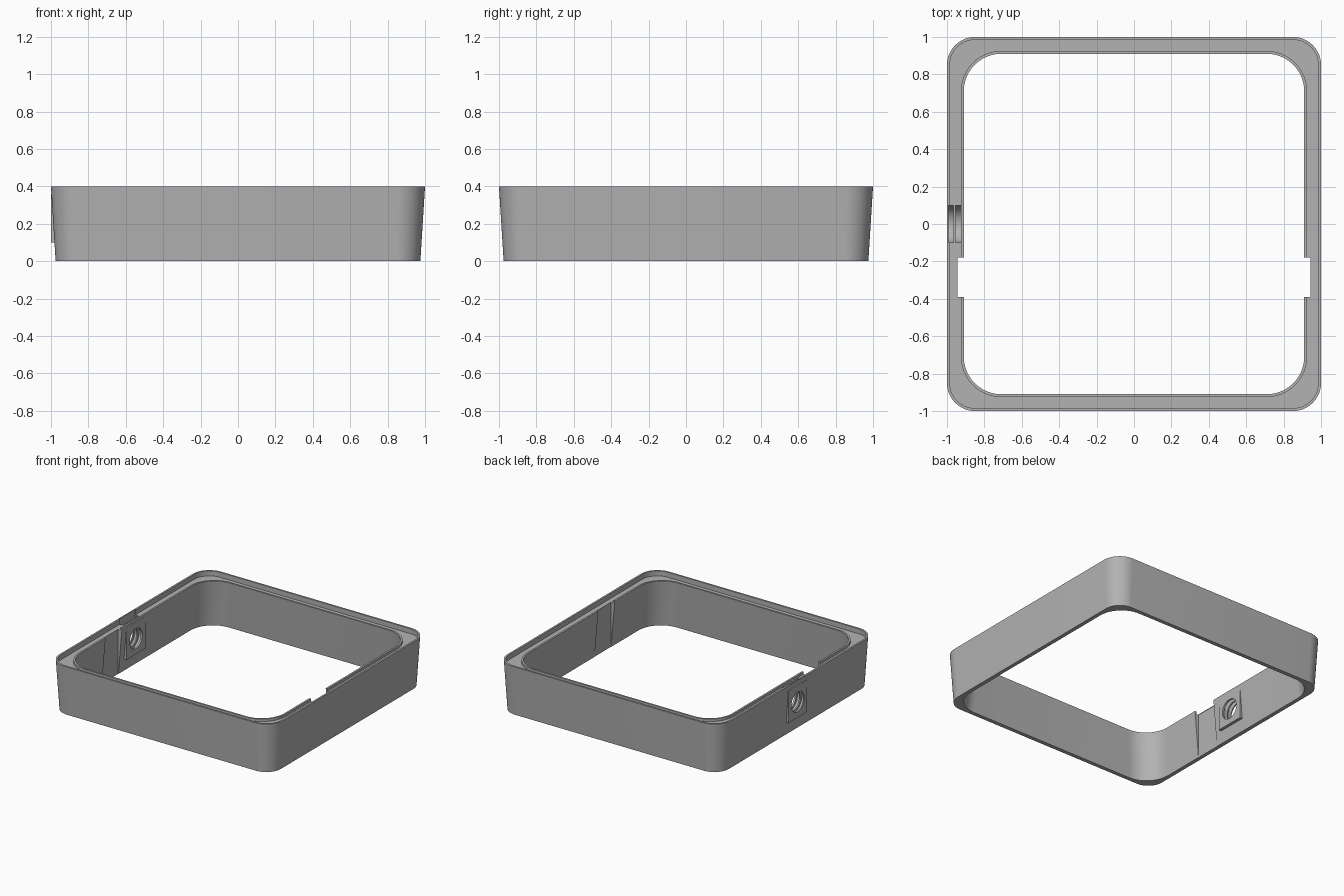
import bpy, bmesh, math
from mathutils import Matrix, Vector

if "Cube" in bpy.data.objects:
    bpy.data.objects.remove(bpy.data.objects["Cube"])

grey = bpy.data.materials.new("Light grey")
grey.use_nodes = True
grey.diffuse_color = (0.45, 0.45, 0.45, 1)
grey.node_tree.nodes["Principled BSDF"].inputs["Base Color"].default_value = (0.45, 0.45, 0.45, 1)


def make_object(name, bm):
    bmesh.ops.recalc_face_normals(bm, faces=bm.faces)
    mesh = bpy.data.meshes.new(name)
    bm.to_mesh(mesh)
    bm.free()
    mesh.materials.append(grey)
    obj = bpy.data.objects.new(name, mesh)
    bpy.context.collection.objects.link(obj)
    return obj


def box(name, low, high):
    bm = bmesh.new()
    low, high = Vector(low), Vector(high)
    size = high - low
    bmesh.ops.create_cube(bm, size=1, matrix=Matrix.Translation((low + high) / 2) @ Matrix.Diagonal((*size, 1)))
    return make_object(name, bm)


def slot_prism(name, x0, x1, radius, z, top=None):
    """Round prism along x; with a top height it becomes a slot with a round bottom."""
    steps = 48
    if top is None:
        outline = [(radius * math.cos(2 * math.pi * i / steps), z + radius * math.sin(2 * math.pi * i / steps))
                   for i in range(steps)]
    else:
        outline = [(-radius * math.cos(math.pi * i / steps), z - radius * math.sin(math.pi * i / steps))
                   for i in range(steps + 1)] + [(radius, top), (-radius, top)]
    bm = bmesh.new()
    face = bm.faces.new([bm.verts.new((x0, y, h)) for y, h in outline])
    extruded = bmesh.ops.extrude_face_region(bm, geom=[face])["geom"]
    bmesh.ops.translate(bm, vec=(x1 - x0, 0, 0), verts=[v for v in extruded if isinstance(v, bmesh.types.BMVert)])
    return make_object(name, bm)


def combine(target, tool, operation):
    mod = target.modifiers.new(tool.name, "BOOLEAN")
    mod.operation, mod.solver, mod.object = operation, "EXACT", tool
    bpy.ops.object.select_all(action="DESELECT")
    bpy.context.view_layer.objects.active = target
    target.select_set(True)
    bpy.ops.object.modifier_apply(modifier=mod.name)
    bpy.data.objects.remove(tool)


def rounded_square(bm, half, radius, z, steps=14):
    loop = []
    for corner in range(4):
        start = corner * math.pi / 2
        cx = (half - radius) * (1 if corner in (0, 3) else -1)
        cy = (half - radius) * (1 if corner in (0, 1) else -1)
        for i in range(steps + 1):
            a = start + math.pi / 2 * i / steps
            loop.append(bm.verts.new((cx + radius * math.cos(a), cy + radius * math.sin(a), z)))
    return loop


# Frame wall: half width, corner radius and height around its section
section = [
    (0.975, 0.13, 0.0), (1.0, 0.15, 0.4),        # drafted outside
    (0.985, 0.135, 0.4), (0.985, 0.135, 0.36),   # outer rim and ledge
    (0.925, 0.215, 0.36), (0.925, 0.215, 0.38),  # inner lip
    (0.91, 0.2, 0.38), (0.943, 0.2, 0.0),        # tapering inside
]
bm = bmesh.new()
loops = [rounded_square(bm, *ring) for ring in section]
for a, b in zip(loops, loops[1:] + loops[:1]):
    for i in range(len(a)):
        j = (i + 1) % len(a)
        bm.faces.new((a[i], a[j], b[j], b[i]))
frame = make_object("frame", bm)

# Upright pad that thickens the wall around the side hole
combine(frame, box("hole_pad", (-0.999, -0.12, 0.1), (-0.911, 0.12, 0.358)), "UNION")

# Facing notches in both side walls
combine(frame, box("notch_cutter", (-0.945, -0.39, -0.1), (0.945, -0.18, 0.6)), "DIFFERENCE")

# Side hole and the two drop-in slots beside its thin centre web
hole_z = 0.225
combine(frame, slot_prism("hole_cutter", -1.1, -0.8, 0.08, hole_z), "DIFFERENCE")
for x0, x1 in ((-0.991, -0.965), (-0.954, -0.926)):
    combine(frame, slot_prism("slot_cutter", x0, x1, 0.1, hole_z, 0.5), "DIFFERENCE")

bpy.ops.object.shade_smooth_by_angle(angle=math.radians(25))
